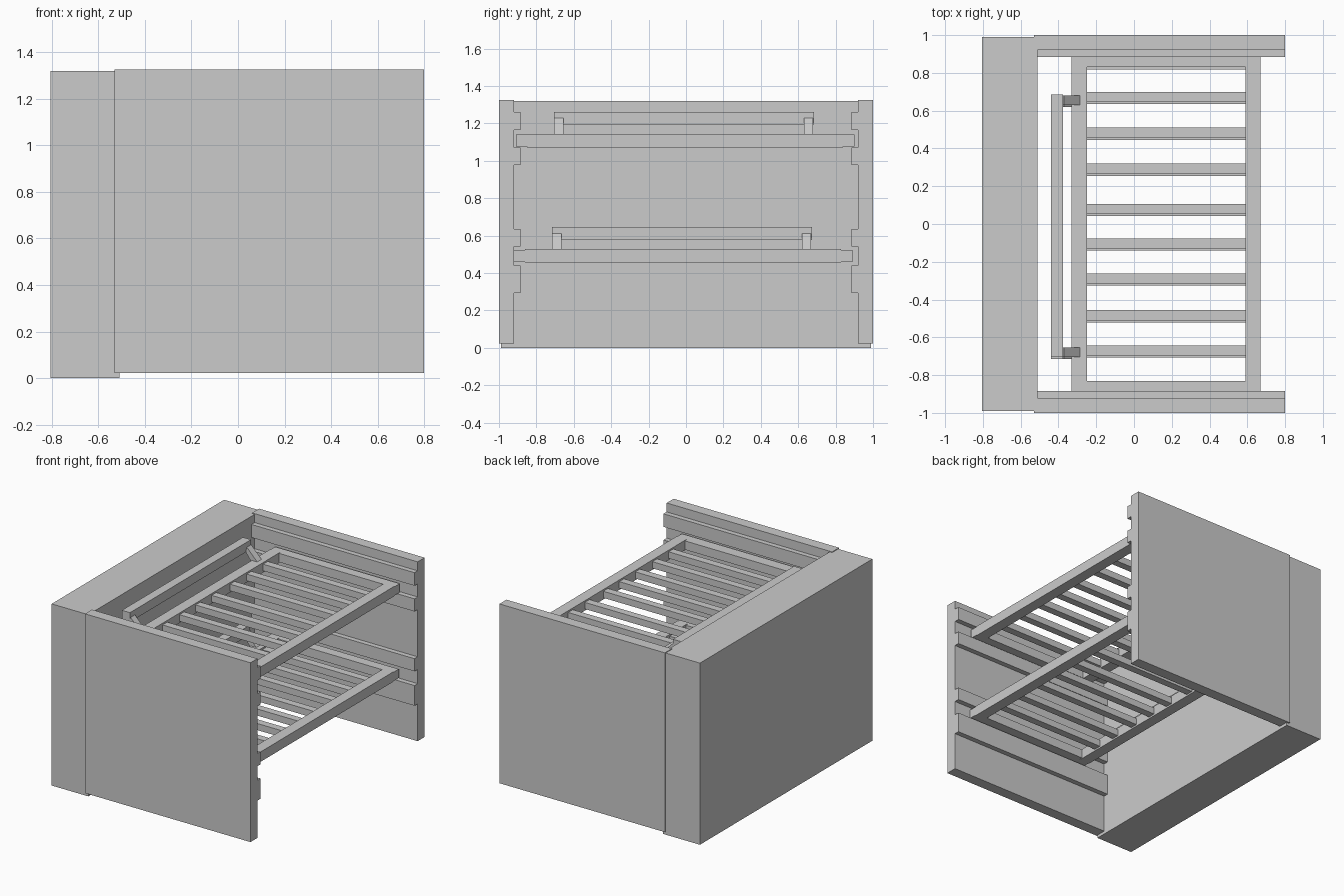
import bpy

if "Cube" in bpy.data.objects:
    bpy.data.objects.remove(bpy.data.objects["Cube"])


def prism(name, pts, axis, a, b):
    """Extrude a 2D outline along x (pts = y,z) or y (pts = x,z)."""
    def place(p, t):
        return (t, p[0], p[1]) if axis == 'x' else (p[0], t, p[1])
    n = len(pts)
    verts = [place(p, a) for p in pts] + [place(p, b) for p in pts]
    faces = [tuple(range(n)), tuple(range(2 * n - 1, n - 1, -1))]
    faces += [((i + 1) % n, i, n + i, n + (i + 1) % n) for i in range(n)]
    me = bpy.data.meshes.new(name)
    me.from_pydata(verts, [], faces)
    area = sum(pts[i][0] * pts[(i + 1) % n][1] - pts[(i + 1) % n][0] * pts[i][1]
               for i in range(n))
    # keep the normals pointing outwards
    if (area > 0) == (axis == 'x'):
        me.flip_normals()
    me.update()
    ob = bpy.data.objects.new(name, me)
    bpy.context.collection.objects.link(ob)
    return ob


def box(name, x0, x1, y0, y1, z0, z1):
    return prism(name, [(y0, z0), (y1, z0), (y1, z1), (y0, z1)], 'x', x0, x1)


# Solid back block
box("back_block", -0.805, -0.51, -0.99, 0.99, 0.0, 1.32)

# Side panels with stepped runner rails on the inner face
BOTTOM, TOP = 0.022, 1.325
RAILS = [(0.293, 0.44), (0.543, 0.635), (0.978, 1.07), (1.165, 1.26)]
for side, label in ((1, "rear"), (-1, "front")):
    box(label + "_side_panel", -0.53, 0.80,
        *sorted((side * 0.92, side * 1.0)), BOTTOM, TOP)
    for i, (z0, z1) in enumerate(RAILS):
        box(f"{label}_runner_{i + 1}", -0.51, 0.80,
            *sorted((side * 0.884, side * 0.93)), z0, z1)


def shelf(label, z, dy):
    # Frame
    box(label + "_frame_inner_bar", -0.33, -0.25, -0.85 + dy, 0.84 + dy, z, z + 0.072)
    box(label + "_frame_outer_bar", 0.59, 0.67, -0.85 + dy, 0.84 + dy, z, z + 0.072)
    box(label + "_frame_front_bar", -0.33, 0.67, -0.91 + dy, -0.83 + dy, z + 0.004, z + 0.068)
    box(label + "_frame_rear_bar", -0.33, 0.67, 0.83 + dy, 0.90 + dy, z + 0.004, z + 0.068)
    # Slats
    for i, y in enumerate((-0.67, -0.483, -0.288, -0.103, 0.08, 0.292, 0.484, 0.672)):
        box(f"{label}_slat_{i + 1}", -0.255, 0.595,
            y - 0.027 + dy, y + 0.027 + dy, z + 0.012, z + 0.06)
    # Handle bar on two slanted brackets
    box(label + "_handle", -0.44, -0.375, -0.705 + dy, 0.685 + dy, z + 0.122, z + 0.19)
    arm = [(-0.335, z + 0.06), (-0.285, z + 0.07), (-0.37, z + 0.157), (-0.38, z + 0.122)]
    for i, y in enumerate((-0.68, 0.655)):
        prism(f"{label}_handle_bracket_{i + 1}", arm, 'y', y - 0.025 + dy, y + 0.025 + dy)


shelf("upper_shelf", 1.072, 0.0)
shelf("lower_shelf", 0.455, -0.011)
